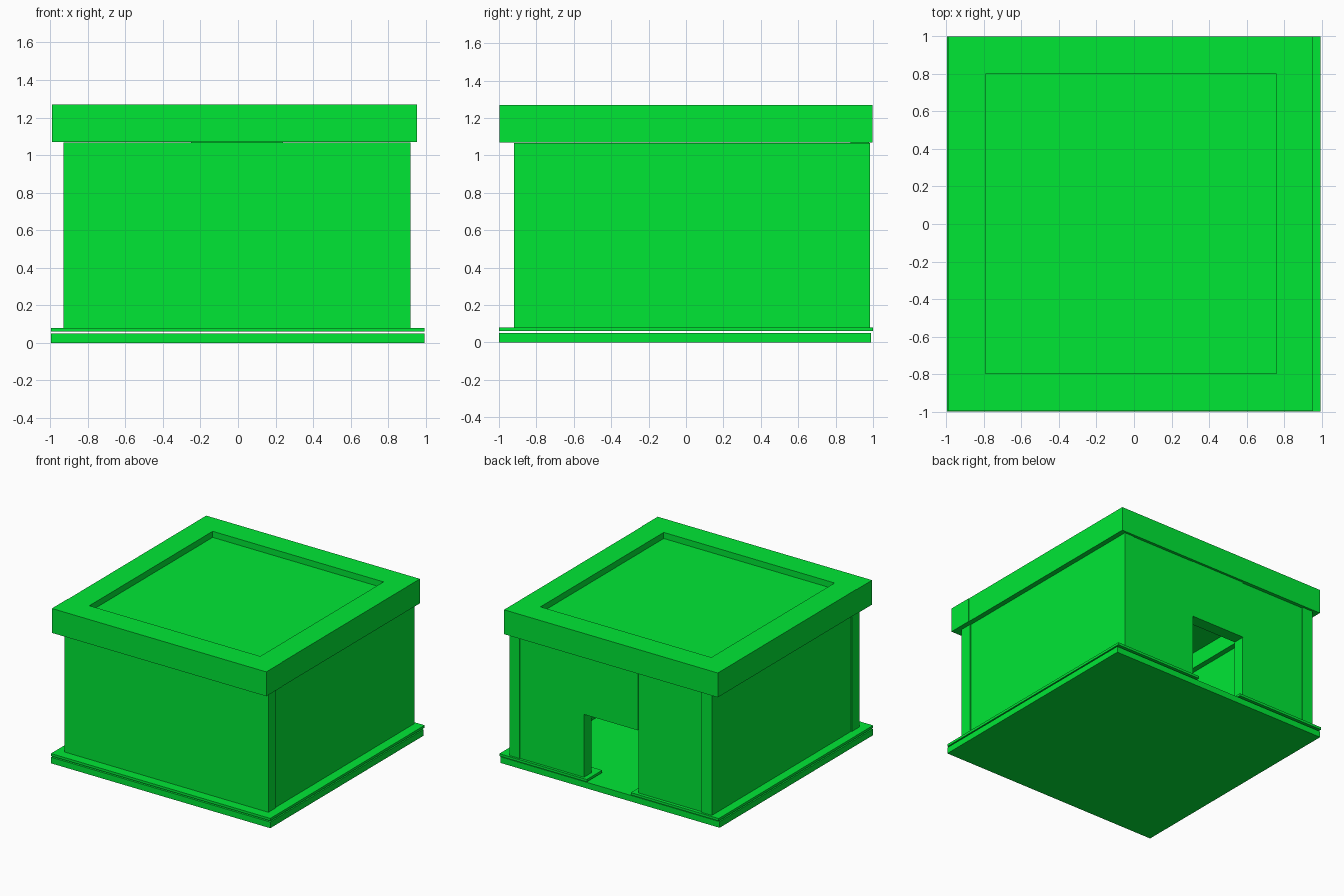
import bpy

if "Cube" in bpy.data.objects:
    bpy.data.objects.remove(bpy.data.objects["Cube"], do_unlink=True)

# Single flat colour
green = bpy.data.materials.new("bright_green")
green.use_nodes = True
colour = (0.0, 0.81, 0.036, 1)
green.diffuse_color = colour
bsdf = next(n for n in green.node_tree.nodes if n.type == 'BSDF_PRINCIPLED')
bsdf.inputs["Base Color"].default_value = colour


def box(name, xs, ys, zs):
    """Axis-aligned block given by its extents."""
    verts = [(x, y, z) for z in zs for y in ys for x in xs]
    faces = [(0, 2, 3, 1), (4, 5, 7, 6), (0, 1, 5, 4),
             (2, 6, 7, 3), (0, 4, 6, 2), (1, 3, 7, 5)]
    mesh = bpy.data.meshes.new(name)
    mesh.from_pydata(verts, [], faces)
    mesh.materials.append(green)
    obj = bpy.data.objects.new(name, mesh)
    bpy.context.collection.objects.link(obj)


def front_and_sides(name, outer_x, inner_x, outer_y, inner_y, zs, lip=0.0):
    """Full-width front, proud by the lip, with two sides butting against it."""
    box(name + "_front", outer_x, (outer_y[0], inner_y), zs)
    sides = (inner_y, outer_y[1])
    box(name + "_right", (outer_x[0] + lip, inner_x[0]), sides, zs)
    box(name + "_left", (inner_x[1], outer_x[1] - lip), sides, zs)


# Ground slab
box("base_slab", (-0.997, 0.993), (-1, 0.988), (0, 0.05))

# Floor trim floating just above the slab, open at the doorway
trim_z = (0.06, 0.08)
front_and_sides("floor_trim", (-0.997, 0.993), (-0.8, 0.79), (-1, 1), -0.8, trim_z)
box("floor_trim_back_right", (-0.8, -0.2), (0.8, 1), trim_z)
box("floor_trim_back_left", (0.2, 0.79), (0.8, 1), trim_z)

# Walls with a doorway in the back
wall_z = (0.08, 1.067)
front_and_sides("wall", (-0.93, 0.92), (-0.83, 0.82), (-0.92, 0.984), -0.82, wall_z, 0.006)
box("wall_back_right", (-0.83, -0.25), (0.88, 0.973), wall_z)
box("wall_back_left", (0.24, 0.82), (0.88, 0.979), wall_z)
box("door_header", (-0.25, 0.24), (0.88, 0.979), (0.595, 1.07))

# Overhanging parapet and the sunken roof panel
parapet_z = (1.07, 1.27)
front_and_sides("parapet", (-0.99, 0.955), (-0.79, 0.76), (-0.997, 0.998), -0.797,
                parapet_z, 0.003)
box("parapet_back", (-0.79, 0.76), (0.8, 0.998), parapet_z)
box("roof_panel", (-0.79, 0.76), (-0.797, 0.8), (1.2, 1.22))
